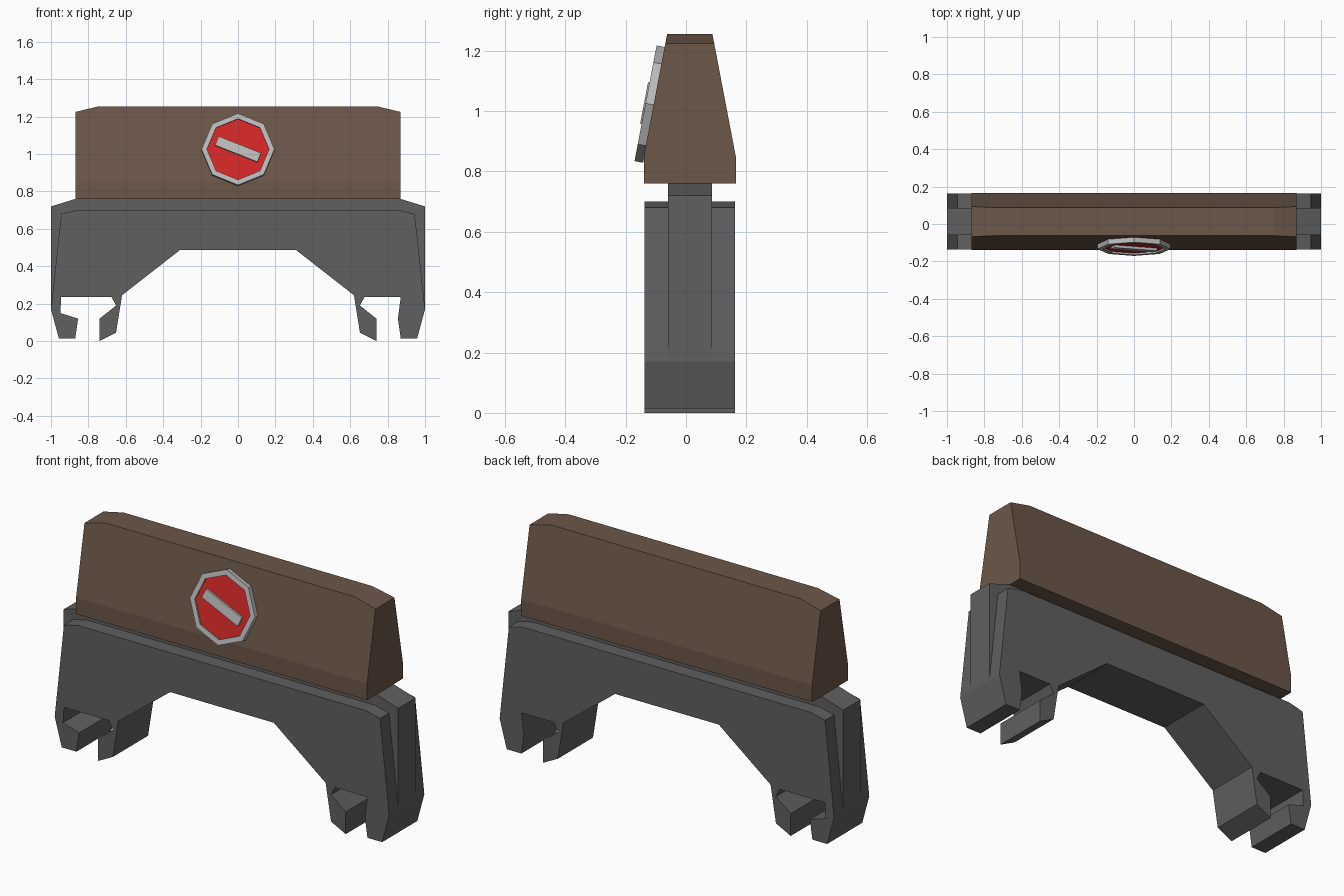
import bpy, bmesh, math
from mathutils import Matrix

if "Cube" in bpy.data.objects:
    bpy.data.objects.remove(bpy.data.objects["Cube"])


def material(name, rgb):
    m = bpy.data.materials.new(name)
    m.diffuse_color = (*rgb, 1)
    m.use_nodes = True
    m.node_tree.nodes["Principled BSDF"].inputs["Base Color"].default_value = m.diffuse_color
    return m


def finish(name, bm, mat, matrix=None):
    bmesh.ops.recalc_face_normals(bm, faces=bm.faces)
    me = bpy.data.meshes.new(name)
    bm.to_mesh(me)
    bm.free()
    me.materials.append(mat)
    ob = bpy.data.objects.new(name, me)
    bpy.context.collection.objects.link(ob)
    if matrix is not None:
        ob.matrix_world = matrix
    return ob


def loft(name, rings, mat, matrix=None, closed=False):
    """Bridge rings of equal size; cap the ends, or join last to first when closed."""
    bm = bmesh.new()
    loops = [[bm.verts.new(p) for p in r] for r in rings]
    n = len(loops[0])
    pairs = list(zip(loops, loops[1:]))
    if closed:
        pairs.append((loops[-1], loops[0]))
    else:
        bm.faces.new(loops[0])
        bm.faces.new(loops[-1])
    for a, b in pairs:
        for i in range(n):
            j = (i + 1) % n
            bm.faces.new((a[i], a[j], b[j], b[i]))
    return finish(name, bm, mat, matrix)


def slab(name, profile, y0, y1, mat):
    return loft(name, [[(x, y, z) for x, z in profile] for y in (y0, y1)], mat)


def mirrored(half):
    return half + [(-x, z) for x, z in reversed(half)]


grey = material("dark_grey", (0.115, 0.115, 0.115))
brown = material("brown", (0.15, 0.095, 0.065))
red = material("red", (0.65, 0.02, 0.02))
silver = material("silver", (0.5, 0.5, 0.5))

# Clip base: arch with two clips; only the left clip has an undercut notch
shoulder = [(0.86, 0.70), (0.945, 0.68), (1.0, 0.17), (0.958, 0.015), (0.87, 0.015), (0.855, 0.12)]
inner = [(0.676, 0.235), (0.652, 0.19), (0.74, 0.12), (0.74, 0.0),
         (0.652, 0.045), (0.62, 0.245), (0.31, 0.487)]
right = shoulder + [(0.87, 0.235)] + inner
left = shoulder + [(0.95, 0.15), (0.945, 0.235)] + inner
slab("clip_base", right + [(-x, z) for x, z in reversed(left)], -0.137, 0.163, grey)

# Raised middle rib of the base
slab("middle_rib", mirrored([(0.87, 0.76), (1.0, 0.72), (1.0, 0.17), (0.955, 0.3), (0.3, 0.55)]),
     -0.06, 0.086, grey)

# Brown barrier block: tapered section with lowered top corners
MID, SLOPE = 0.0125, 0.191


def block_section(x, top):
    w = 0.1525
    t = w - SLOPE * (top - 0.85)
    half = [(w, 0.76), (w, 0.85), (t, top)]
    return [(x, MID + y, z) for y, z in mirrored(half)]


loft("barrier_block", [block_section(x, z) for x, z in
                       ((-0.87, 1.225), (-0.745, 1.255), (0.745, 1.255), (0.87, 1.225))], brown)

# Octagonal sign lying on the sloped front
tilt = math.atan(SLOPE)
on_slope = (Matrix.Translation((0, -0.1075, 1.021))
            @ Matrix.Rotation(math.pi / 2 - tilt, 4, 'X'))


def octagon(r, z):
    return [(r * math.cos(i * math.pi / 4), r * math.sin(i * math.pi / 4), z) for i in range(8)]


loft("sign_rim", [octagon(0.195, -0.002), octagon(0.195, 0.027),
                  octagon(0.166, 0.027), octagon(0.166, -0.002)], silver, on_slope, closed=True)
loft("sign_face", [octagon(0.17, -0.002), octagon(0.17, 0.018)], red, on_slope)

# Slanted bar across the sign
bar = [(-0.122, -0.026), (0.122, -0.026), (0.122, 0.026), (-0.122, 0.026)]
loft("sign_bar", [[(x, y, z) for x, y in bar] for z in (0.01, 0.032)], silver,
     on_slope @ Matrix.Rotation(math.radians(-22), 4, 'Z'))
